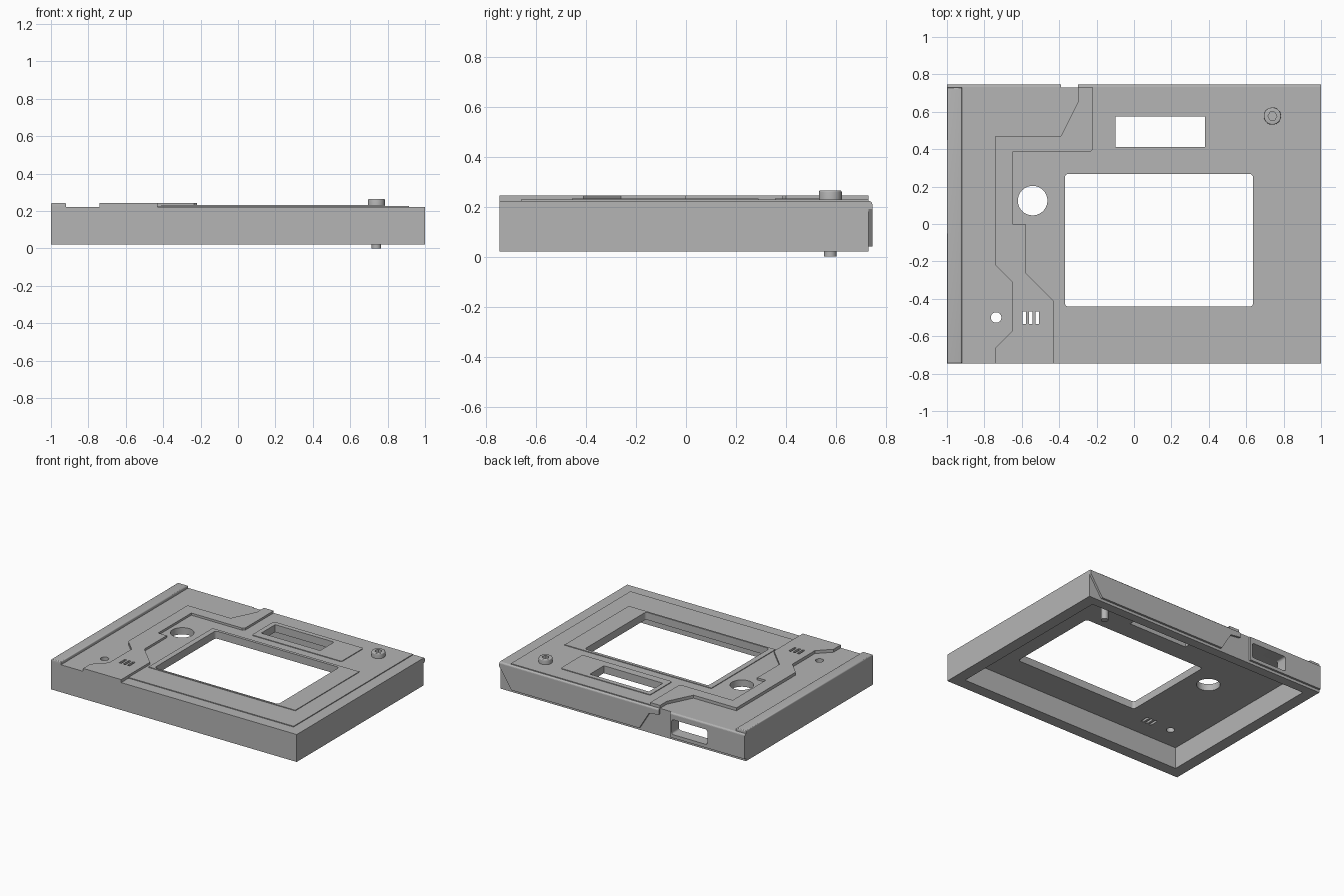
import bpy, bmesh, math
from mathutils import Vector

old = bpy.data.objects.get("Cube")
if old:
    bpy.data.objects.remove(old, do_unlink=True)

grey = bpy.data.materials.new("mid grey plastic")
grey.use_nodes = True
colour = (0.46, 0.46, 0.46, 1)
grey.diffuse_color = colour
grey.node_tree.nodes["Principled BSDF"].inputs["Base Color"].default_value = colour

BASE, TOP, CEILING, BACK = 0.02, 0.222, 0.178, 0.73
PANEL, FRAME, RAISED = 0.228, 0.233, 0.244


def finish(name, bm):
    bmesh.ops.recalc_face_normals(bm, faces=bm.faces)
    mesh = bpy.data.meshes.new(name)
    bm.to_mesh(mesh)
    bm.free()
    mesh.materials.append(grey)
    ob = bpy.data.objects.new(name, mesh)
    bpy.context.collection.objects.link(ob)
    return ob


def prism(name, outline, low, high, along_y=False, soften=None, radius=0.008):
    """Extrude a flat outline; soften picks the edges to round."""
    bm = bmesh.new()
    place = (lambda a, b: (a, low, b)) if along_y else (lambda a, b: (a, b, low))
    face = bm.faces.new([bm.verts.new(place(a, b)) for a, b in outline])
    out = bmesh.ops.extrude_face_region(bm, geom=[face])
    step = Vector((0, high - low, 0)) if along_y else Vector((0, 0, high - low))
    moved = [g for g in out["geom"] if isinstance(g, bmesh.types.BMVert)]
    bmesh.ops.translate(bm, vec=step, verts=moved)
    if soften:
        edges = [e for e in bm.edges if all(soften(v.co) for v in e.verts)]
        bmesh.ops.bevel(bm, geom=edges, offset=radius, segments=4,
                        affect='EDGES', profile=0.5)
    return finish(name, bm)


def rect(x0, x1, y0, y1):
    return [(x0, y0), (x1, y0), (x1, y1), (x0, y1)]


def rounded(x0, x1, y0, y1, r):
    points = []
    for i, (cx, cy) in enumerate(rect(x0 + r, x1 - r, y0 + r, y1 - r)):
        for k in range(5):
            a = math.pi + (i + k / 4) * math.pi / 2
            points.append((cx + r * math.cos(a), cy + r * math.sin(a)))
    return points


def circle(x, y, r, n=40):
    return [(x + r * math.cos(i * math.tau / n), y + r * math.sin(i * math.tau / n))
            for i in range(n)]


def cut(targets, cutters):
    for ob in targets:
        bpy.context.view_layer.objects.active = ob
        for c in cutters:
            mod = ob.modifiers.new("cut", 'BOOLEAN')
            mod.operation, mod.solver, mod.object = 'DIFFERENCE', 'EXACT', c
            bpy.ops.object.modifier_apply(modifier=mod.name)
    for c in cutters:
        bpy.data.objects.remove(c, do_unlink=True)


# Open-bottomed case with thick side walls
case = prism("case_shell", rect(-1, 1, -0.745, BACK), BASE, TOP)
cut([case], [prism("cavity_cutter", rect(-0.915, 0.915, -0.66, 0.66), -0.1, CEILING)])

# Raised edge strip and the winding trim band
strip = prism("edge_strip", rect(-1, -0.92, -0.745, BACK), TOP, RAISED,
              soften=lambda v: v.z > RAISED - 0.001)
band_left = [(-0.74, -0.745), (-0.74, -0.66), (-0.65, -0.57), (-0.65, -0.31),
             (-0.74, -0.22), (-0.74, 0.47), (-0.39, 0.47), (-0.30, 0.65), (-0.30, BACK)]
band_right = [(-0.22, BACK), (-0.22, 0.40), (-0.235, 0.385), (-0.65, 0.385), (-0.65, 0),
              (-0.58, 0), (-0.58, -0.26), (-0.43, -0.41), (-0.43, -0.745)]
band = prism("trim_band", band_left + band_right, TOP, RAISED)

# Face panel follows the inner side of the trim band
panel = prism("face_panel", band_right[:-1] + [(-0.43, -0.66), (0.915, -0.66),
              (0.915, BACK)], TOP, PANEL)

# Frames around the two display openings
screen_frame = prism("screen_frame", rect(-0.41, 0.785, -0.455, 0.29), PANEL, FRAME)
display_frame = prism("display_frame", rounded(-0.135, 0.595, 0.355, 0.61, 0.012),
                      PANEL, FRAME)

# Openings through the face
openings = [rounded(-0.37, 0.637, -0.442, 0.268, 0.02),
            rect(-0.1, 0.38, 0.413, 0.575),
            circle(-0.542, 0.125, 0.079),
            circle(-0.737, -0.5, 0.028)]
openings += [rect(x - 0.009, x + 0.009, -0.535, -0.468) for x in (-0.586, -0.552, -0.518)]
cut([case, band, panel, screen_frame, display_frame],
    [prism("opening_cutter", o, 0.1, 0.4) for o in openings])

# Plates on the back wall, rounded over at the top
LIP = 0.745
top_back = lambda v: v.y > LIP - 0.001 and v.z > TOP - 0.001
prism("back_plate_left", [(1, TOP), (1, 0.19), (0.9, 0.04), (-0.14, 0.04),
      (-0.22, 0.17), (-0.30, 0.18), (-0.30, TOP)], BACK, LIP, True, top_back, 0.012)
port_plate = prism("back_plate_port", rect(-1, -0.39, 0.04, TOP), BACK, LIP, True,
                   top_back, 0.012)
cut([case, port_plate], [prism("port_cutter", rounded(-0.695, -0.405, 0.065, 0.175, 0.015),
                               0.5, 0.9, True)])

# Socket-headed screw through the corner
KX, KY = 0.74, 0.577
head = prism("screw_head", circle(KX, KY, 0.046), TOP, 0.264,
             soften=lambda v: v.z > 0.263, radius=0.006)
cut([head], [prism("socket_cutter", circle(KX, KY, 0.024, 6), 0.24, 0.3)])
shank = prism("screw_shank", circle(KX, KY, 0.025), 0, TOP)

for ob in (case, strip, band, panel, screen_frame, head, shank):
    bpy.ops.object.select_all(action='DESELECT')
    ob.select_set(True)
    bpy.context.view_layer.objects.active = ob
    bpy.ops.object.shade_smooth_by_angle(angle=math.radians(30))
